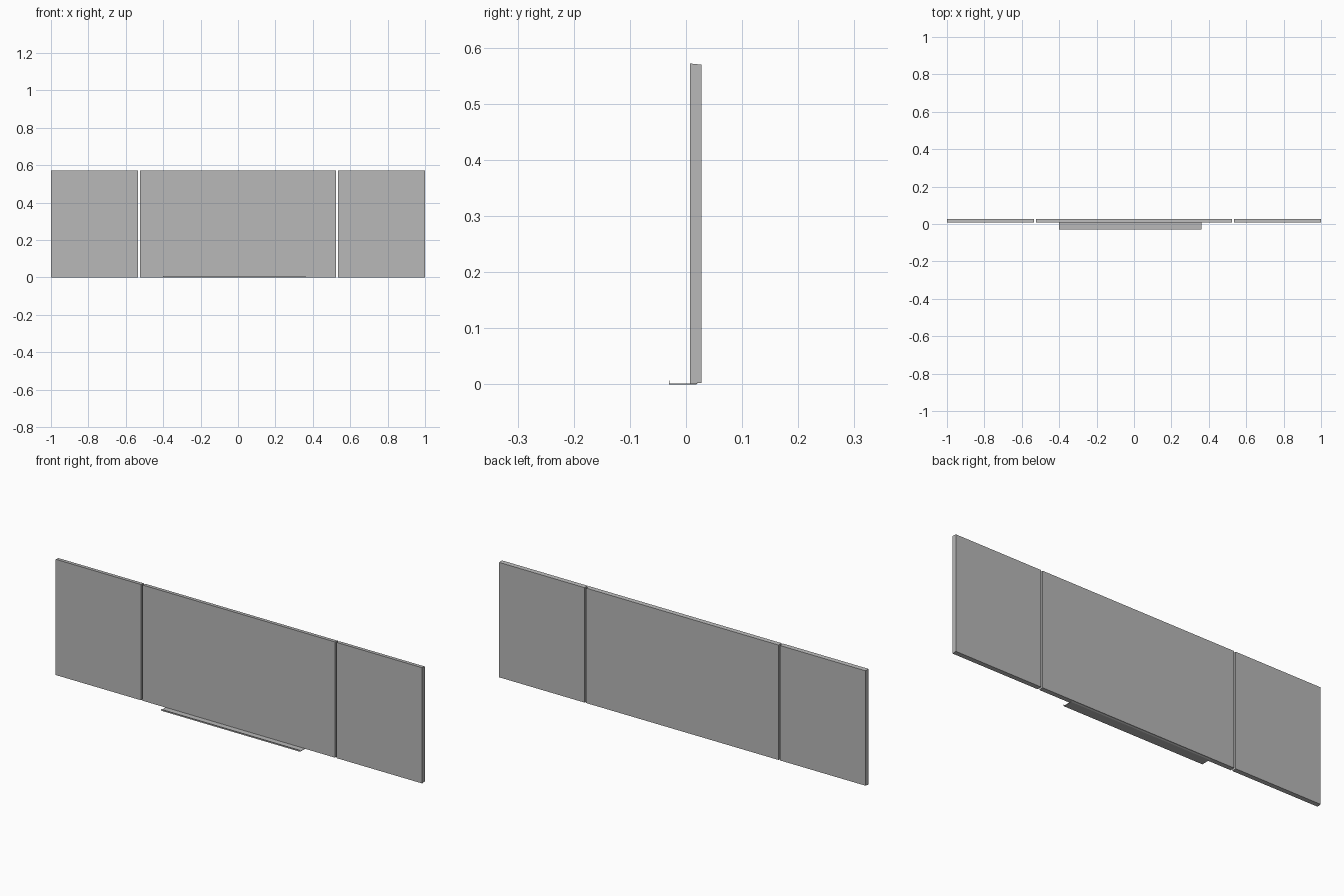
import bpy
import bmesh

if "Cube" in bpy.data.objects:
    bpy.data.objects.remove(bpy.data.objects["Cube"], do_unlink=True)

grey = bpy.data.materials.new("plain grey")
grey.use_nodes = True
colour = (0.48, 0.48, 0.48, 1)
grey.diffuse_color = colour
grey.node_tree.nodes["Principled BSDF"].inputs["Base Color"].default_value = colour


def extrude_x(name, profile, x0, x1):
    """Sweep a closed (y, z) profile along x into a solid part."""
    bm = bmesh.new()
    face = bm.faces.new([bm.verts.new((x0, y, z)) for y, z in profile])
    swept = bmesh.ops.extrude_face_region(bm, geom=[face])["geom"]
    verts = [v for v in swept if isinstance(v, bmesh.types.BMVert)]
    bmesh.ops.translate(bm, verts=verts, vec=(x1 - x0, 0, 0))
    bmesh.ops.recalc_face_normals(bm, faces=bm.faces)
    mesh = bpy.data.meshes.new(name)
    bm.to_mesh(mesh)
    bm.free()
    mesh.materials.append(grey)
    obj = bpy.data.objects.new(name, mesh)
    bpy.context.collection.objects.link(obj)
    return obj


# Three upright panels with narrow gaps, slightly tapered towards the back
panel = [(0.007, 0.001), (0.028, 0.003), (0.028, 0.570), (0.007, 0.572)]
extrude_x("centre_panel", panel, -0.525, 0.525)
extrude_x("right_panel", panel, -1.0, -0.534)
extrude_x("left_panel", panel, 0.534, 1.0)

# Thin pen ledge with a raised front lip, tucked under the centre panel
ledge = [(-0.030, 0), (0.018, 0), (0.022, 0.002), (-0.029, 0.002),
         (-0.029, 0.007), (-0.030, 0.007)]
extrude_x("ledge", ledge, -0.40, 0.36)
